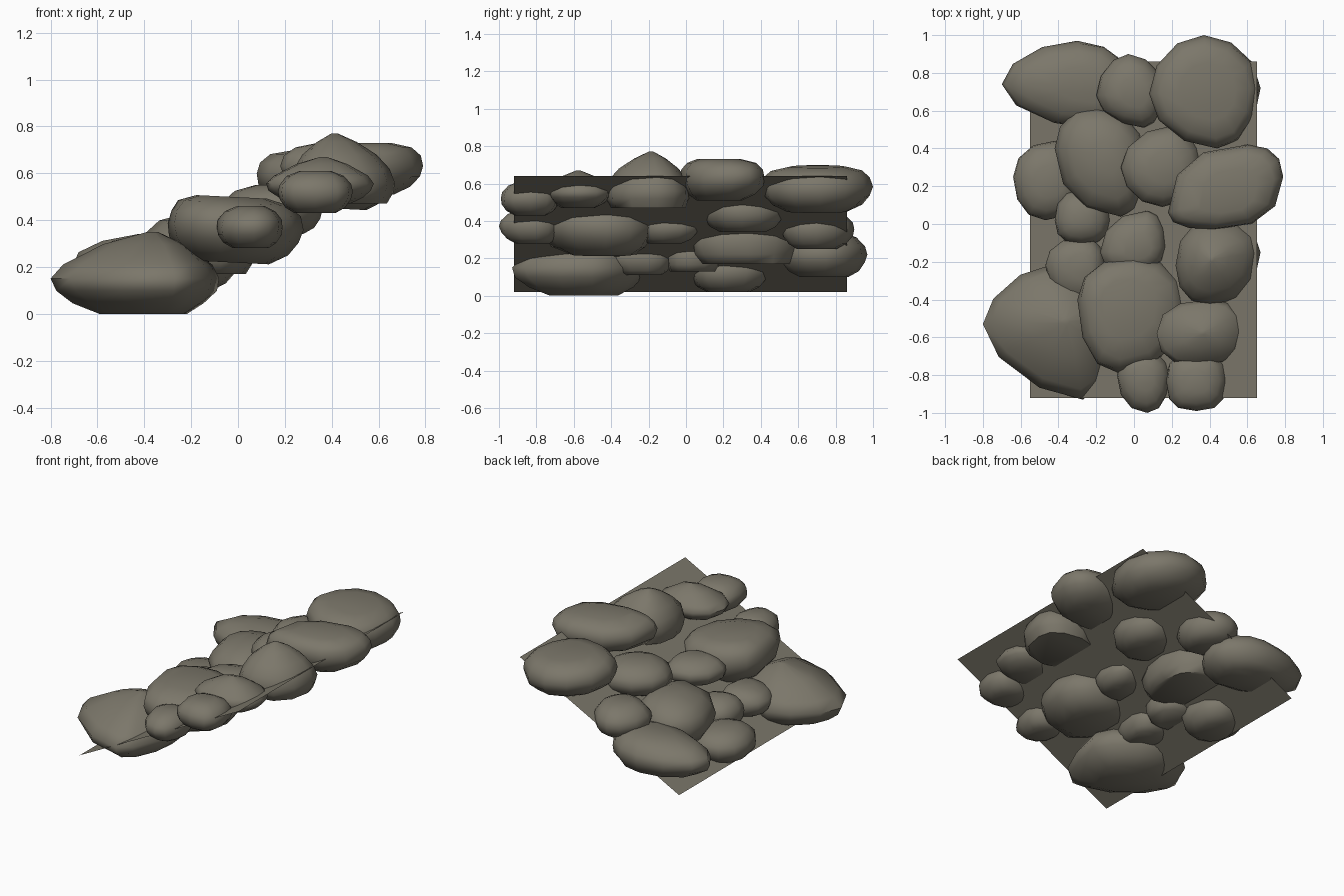
import bpy
import bmesh
import random
from math import sin, cos, pi

random.seed(4)
cube = bpy.data.objects.get("Cube")
if cube:
    bpy.data.objects.remove(cube, do_unlink=True)

stone = bpy.data.materials.new("warm grey stone")
stone.use_nodes = True
stone.diffuse_color = (0.20, 0.185, 0.145, 1)
stone.node_tree.nodes["Principled BSDF"].inputs["Base Color"].default_value = stone.diffuse_color

SIDES = 12
# Ring heights and widths as fractions of the whole rock
ROUNDED = ((0, 0.55), (0.13, 0.8), (0.32, 0.96), (0.5, 1), (0.68, 0.96), (0.88, 0.76), (1, 0.42))
FULL_TOP = ((0, 0.55), (0.15, 0.8), (0.35, 0.96), (0.55, 1), (0.75, 0.96), (0.91, 0.82), (1, 0.52))
PEAKED = ((0, 0.52), (0.13, 0.78), (0.28, 0.95), (0.43, 1), (0.6, 0.88), (0.85, 0.48), (1, 0.06))
WEDGE = ((0, 0.88), (0.16, 0.98), (0.3, 1), (0.5, 0.92), (0.7, 0.7), (0.88, 0.38), (1, 0.06))
FLAT_BASED = ((0, 0.84), (0.2, 0.96), (0.45, 1), (0.68, 0.93), (0.88, 0.7), (1, 0.3))


def finish(name, bm):
    """Turn a bmesh into a stone-coloured object."""
    bmesh.ops.recalc_face_normals(bm, faces=bm.faces)
    mesh = bpy.data.meshes.new(name)
    bm.to_mesh(mesh)
    bm.free()
    mesh.materials.append(stone)
    obj = bpy.data.objects.new(name, mesh)
    bpy.context.collection.objects.link(obj)
    return obj


def signed_power(value, power):
    return (1 if value >= 0 else -1) * abs(value) ** power


def rock(name, x, y, z, tip_x, tip_y, profile=ROUNDED, square=0.95, lean=0.0):
    """Stack rings whose outline passes through four tips.
    tip_x: x of the front and back tips; tip_y: y of the left and right ends."""
    cx, cy = sum(tip_x) / 2, sum(tip_y) / 2
    bm = bmesh.new()
    rings = []
    for height, width in profile:
        ring = []
        for i in range(SIDES):
            a = 2 * pi * i / SIDES
            c, s = signed_power(cos(a), square), signed_power(sin(a), square)
            side, end = int(c > 0), int(s > 0)
            px = tip_x[end] + abs(x[side] - tip_x[end]) * c
            py = tip_y[side] + abs(y[end] - tip_y[side]) * s
            w = width * (1 if width == 1 else random.uniform(0.97, 1.02))
            px, py = cx + (px - cx) * w, cy + (py - cy) * w
            pz = z[0] + (z[1] - z[0]) * height + lean * (px - cx)
            ring.append(bm.verts.new((px, py, pz)))
        rings.append(ring)
    for low, high in zip(rings, rings[1:]):
        for i in range(SIDES):
            j = (i + 1) % SIDES
            bm.faces.new((low[i], low[j], high[j], high[i]))
    bm.faces.new(rings[0])
    bm.faces.new(rings[-1])
    obj = finish(name, bm)
    bpy.ops.object.select_all(action="DESELECT")
    obj.select_set(True)
    bpy.context.view_layer.objects.active = obj
    bpy.ops.object.shade_smooth_by_angle(angle=1.1)


# Sloping ground sheet
bm = bmesh.new()
bm.faces.new([bm.verts.new(p) for p in (
    (-0.55, -0.92, 0.02), (0.65, -0.92, 0.64), (0.65, 0.86, 0.64), (-0.55, 0.86, 0.02))])
finish("slope_sheet", bm)

# Front rocks, low to high
rock("front_low_boulder", (-0.8, -0.08), (-0.93, -0.22), (0, 0.35),
     (-0.27, -0.45), (-0.53, -0.5), PEAKED, square=1.2)
rock("front_middle_boulder", (-0.3, 0.28), (-0.79, -0.17), (0.22, 0.5),
     (-0.08, 0), (-0.4, -0.43), FULL_TOP, lean=-0.05)
rock("front_small_rock", (-0.09, 0.19), (-1, -0.67), (0.28, 0.46),
     (0.07, 0.05), (-0.8, -0.8))
rock("front_high_small_rock", (0.17, 0.49), (-0.99, -0.68), (0.43, 0.61),
     (0.33, 0.33), (-0.83, -0.83), square=0.75)
rock("front_high_rock", (0.12, 0.58), (-0.75, -0.4), (0.47, 0.67),
     (0.33, 0.4), (-0.58, -0.57), PEAKED, square=0.85)

# Upper edge rocks
rock("high_peaked_rock", (0.22, 0.67), (-0.43, 0.02), (0.47, 0.77),
     (0.4, 0.42), (-0.22, -0.15), WEDGE, square=0.9)
rock("high_wide_boulder", (0.18, 0.79), (-0.03, 0.42), (0.51, 0.73),
     (0.42, 0.6), (0.06, 0.25), FULL_TOP, square=0.85)
rock("back_high_boulder", (0.08, 0.67), (0.4, 1), (0.45, 0.69),
     (0.44, 0.37), (0.69, 0.72), FULL_TOP, square=1.05, lean=-0.05)

# Back rocks
rock("back_low_boulder", (-0.7, 0), (0.5, 0.97), (0.1, 0.34),
     (-0.18, -0.3), (0.74, 0.75), square=1.1)
rock("back_small_rock", (-0.2, 0.17), (0.51, 0.9), (0.25, 0.46),
     (0.05, -0.03), (0.68, 0.7), square=1.1)

# Rocks filling the middle of the slope
rock("middle_boulder", (-0.42, 0.07), (0.04, 0.62), (0.17, 0.43),
     (-0.07, -0.2), (0.4, 0.33), FLAT_BASED)
rock("middle_high_rock", (-0.07, 0.36), (0.09, 0.52), (0.34, 0.55),
     (0.15, 0.2), (0.3, 0.3), square=1.05)
rock("left_low_rock", (-0.64, -0.27), (0.02, 0.44), (0.02, 0.23),
     (-0.47, -0.42), (0.25, 0.2))
rock("low_small_rock", (-0.42, -0.12), (-0.11, 0.18), (0.13, 0.31),
     (-0.28, -0.28), (0.02, 0.02), FLAT_BASED, square=0.85)
rock("centre_rock", (-0.18, 0.17), (-0.26, 0.07), (0.28, 0.45),
     (0, 0.07), (-0.15, -0.12))
rock("low_flat_rock", (-0.47, -0.15), (-0.42, -0.07), (0.11, 0.29),
     (-0.24, -0.28), (-0.22, -0.2))
